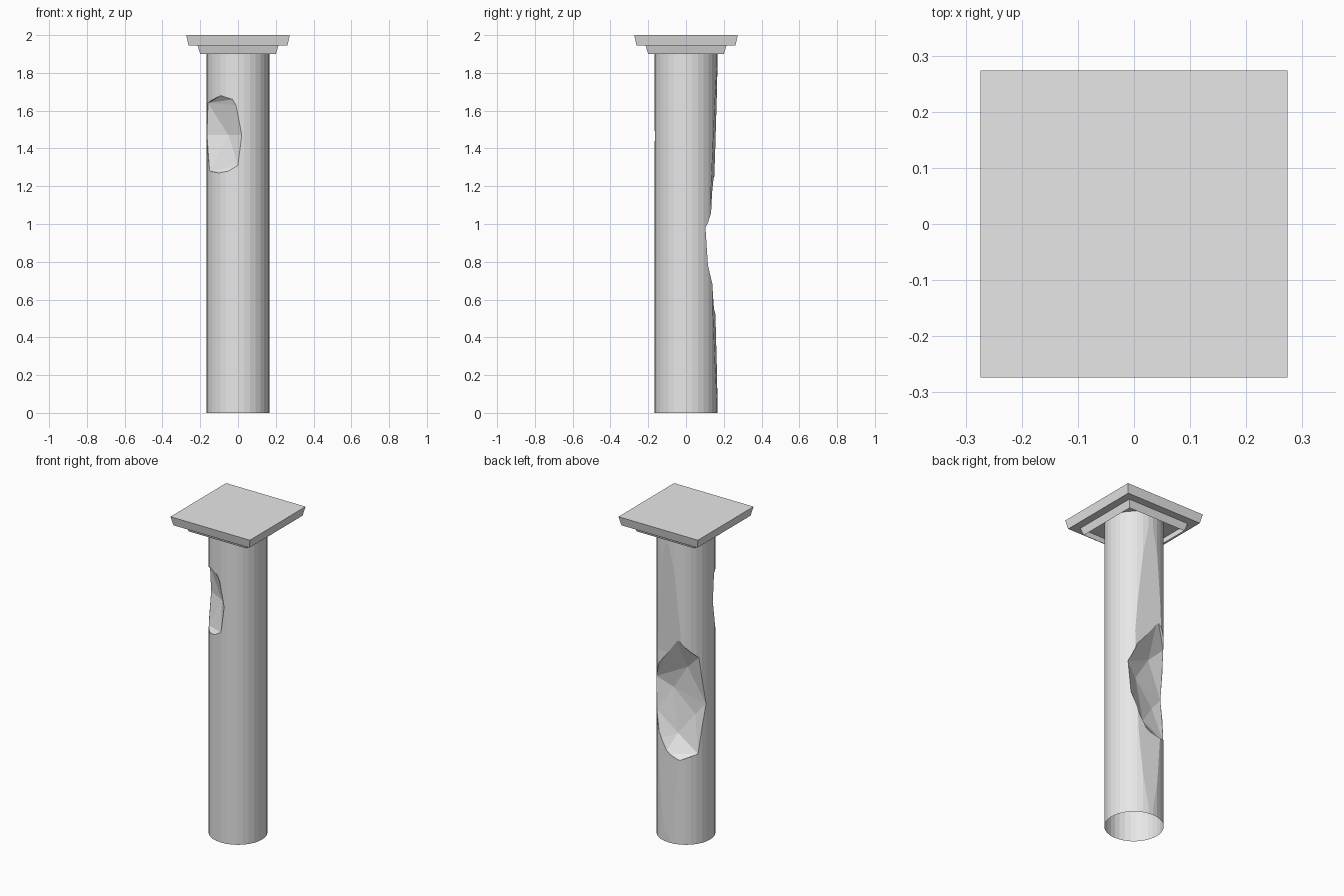
import bpy, bmesh
from math import radians, sqrt, cos, sin
from mathutils import Vector

cube = bpy.data.objects.get("Cube")
if cube:
    bpy.data.objects.remove(cube)

RADIUS = 0.167

stone = bpy.data.materials.new("pale_grey_stone")
stone.use_nodes = True
stone.diffuse_color = (0.8, 0.8, 0.8, 1)
stone.node_tree.nodes["Principled BSDF"].inputs["Base Color"].default_value = (0.8, 0.8, 0.8, 1)


def add_object(name, bm):
    bmesh.ops.recalc_face_normals(bm, faces=bm.faces)
    mesh = bpy.data.meshes.new(name)
    bm.to_mesh(mesh)
    bm.free()
    mesh.materials.append(stone)
    obj = bpy.data.objects.new(name, mesh)
    bpy.context.collection.objects.link(obj)
    return obj


def drop_bottom(obj, z):
    """Open the underside by removing the faces at height z."""
    bm = bmesh.new()
    bm.from_mesh(obj.data)
    low = [f for f in bm.faces if all(abs(v.co.z - z) < 0.001 for v in f.verts)]
    bmesh.ops.delete(bm, geom=low, context='FACES')
    bm.to_mesh(obj.data)
    bm.free()


def carve(target, angle, points):
    """Cut away the convex hull of (across, outward, height) points facing angle."""
    a = radians(angle)
    outward = Vector((cos(a), sin(a), 0))
    across = Vector((-sin(a), cos(a), 0))
    bm = bmesh.new()
    for t, r, z in points:
        bm.verts.new(across * t + outward * r + Vector((0, 0, z)))
    hull = bmesh.ops.convex_hull(bm, input=bm.verts)
    spare = {g for g in hull["geom_interior"] + hull["geom_unused"]
             if isinstance(g, bmesh.types.BMVert)}
    bmesh.ops.delete(bm, geom=list(spare), context='VERTS')
    cutter = add_object("chip_cutter", bm)
    cutter.hide_render = True
    mod = target.modifiers.new("chip", 'BOOLEAN')
    mod.operation = 'DIFFERENCE'
    mod.solver = 'EXACT'
    mod.object = cutter
    bpy.context.view_layer.objects.active = target
    bpy.ops.object.modifier_apply(modifier=mod.name)
    bpy.data.objects.remove(cutter)


def chip(target, angle, outline, floor):
    """Broken hollow: outline (across, height) on the surface, floor points inside."""
    points = list(floor)
    for t, z in outline:
        points += [(t, sqrt(RADIUS ** 2 - t ** 2), z), (t, 0.4, z)]
    carve(target, angle, points)


def slab(name, bottom, top, z0, z1):
    """Square block with flared sides."""
    bm = bmesh.new()
    bmesh.ops.create_cube(bm, size=2)
    for v in bm.verts:
        half, z = (top, z1) if v.co.z > 0 else (bottom, z0)
        v.co = (v.co.x * half, v.co.y * half, z)
    return add_object(name, bm)


# Column shaft
bm = bmesh.new()
bmesh.ops.create_cone(bm, cap_ends=True, segments=32, radius1=RADIUS,
                      radius2=RADIUS, depth=1.945)
bmesh.ops.translate(bm, verts=bm.verts, vec=(0, 0, 1.945 / 2))
shaft = add_object("column_shaft", bm)

# Worn flat strip running above and below the back hollow
strip = [(0.168, 1.9), (0.14, 1.17), (0.15, 0.52), (0.168, 0.0), (0.4, 0.0), (0.4, 1.9)]
carve(shaft, 85, [(t, r, z) for t in (-0.2, 0.2) for r, z in strip])

# Large hollow at the back
chip(shaft, 103,
     [(0.0, 1.29), (0.124, 1.16), (0.151, 0.86), (0.12, 0.56), (0.03, 0.525),
      (-0.073, 0.54), (-0.107, 0.62), (-0.143, 0.78), (-0.151, 0.98), (-0.098, 1.16)],
     [(-0.054, 0.05, 0.92), (0.039, 0.07, 1.07), (0.082, 0.062, 0.78), (-0.018, 0.075, 0.65)])

# Small hollow at the front
chip(shaft, 233,
     [(0.116, 1.47), (0.1, 1.31), (0.056, 1.28), (0.0, 1.27), (-0.076, 1.28),
      (-0.114, 1.47), (-0.098, 1.64), (0.012, 1.68), (0.076, 1.66), (0.092, 1.63)],
     [(0.013, 0.1, 1.47)])
drop_bottom(shaft, 0)

# Capital: hollow lower moulding under a solid square slab
moulding = slab("capital_moulding", 0.2, 0.214, 1.9, 1.945)
drop_bottom(moulding, 1.9)
slab("capital_slab", 0.262, 0.274, 1.945, 2.0)
